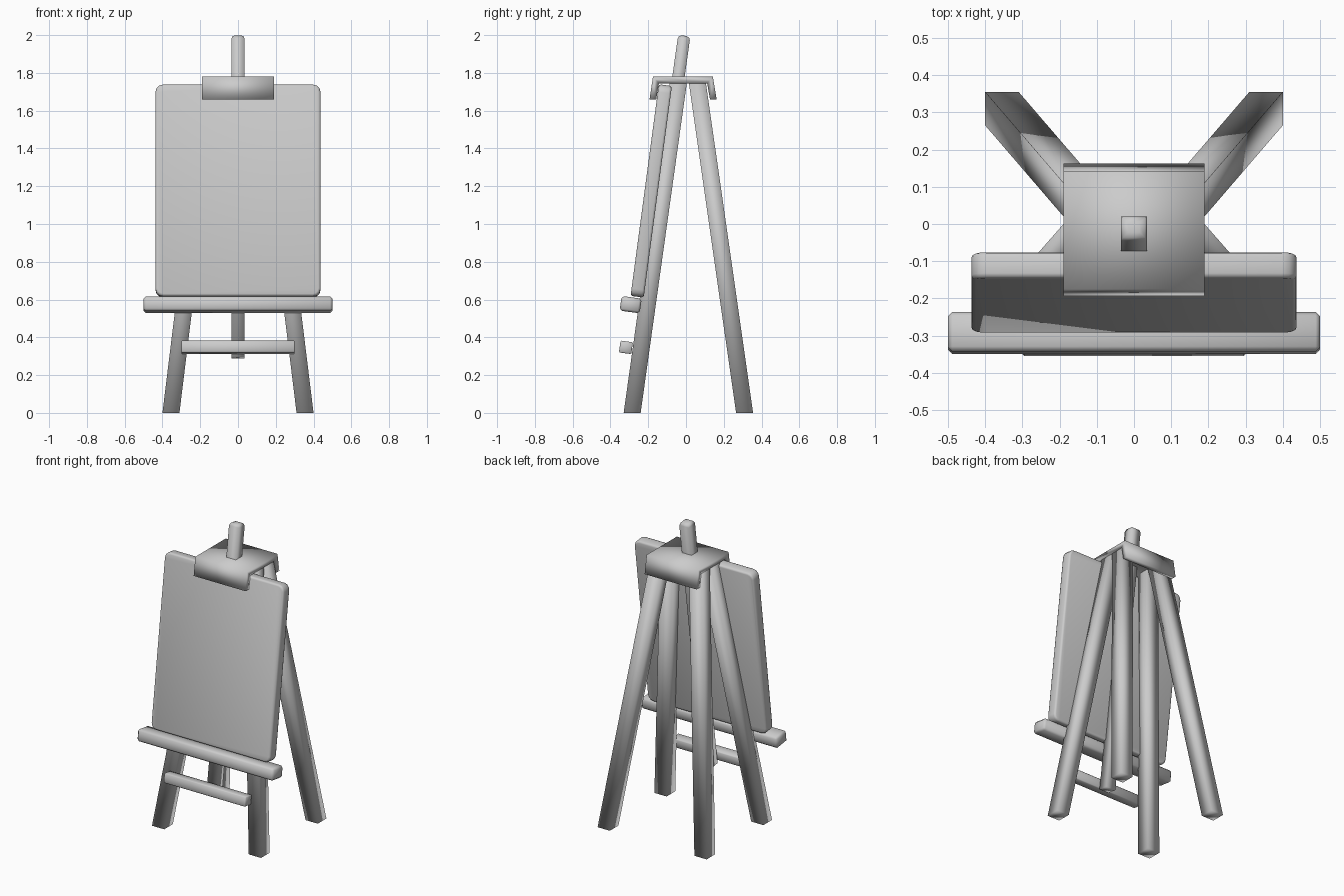
import bpy, bmesh
from math import radians
from mathutils import Matrix, Vector

if "Cube" in bpy.data.objects:
    bpy.data.objects.remove(bpy.data.objects["Cube"])

TILT = radians(-8)   # lean shared by the mast, board, tray and crossbar


def finish(name, bm):
    bmesh.ops.recalc_face_normals(bm, faces=bm.faces)
    mesh = bpy.data.meshes.new(name)
    bm.to_mesh(mesh)
    bm.free()
    mesh.shade_smooth()
    obj = bpy.data.objects.new(name, mesh)
    bpy.context.collection.objects.link(obj)
    return obj


def box(size):
    bm = bmesh.new()
    bmesh.ops.create_cube(bm, size=1)
    bmesh.ops.scale(bm, vec=size, verts=bm.verts)
    return bm


def bevel(bm, edges, width, segments):
    bmesh.ops.bevel(bm, geom=edges, offset=width, segments=segments,
                    profile=0.5, affect='EDGES')


def lean(bm, y, z, tilt=TILT):
    bm.transform(Matrix.Translation((0, y, z)) @ Matrix.Rotation(tilt, 4, 'X'))


def leg(name, side, foot, top):
    """Square post with level ends, sheared from foot to top."""
    bm = box((0.09, 0.09, 1.75))
    for v in bm.verts:
        c = Vector(top if v.co.z > 0 else foot)
        v.co = Vector((side * c.x + v.co.x, c.y + v.co.y, c.z))
    finish(name, bm)


# Splayed legs
for side, label in ((-1, "left"), (1, "right")):
    leg("front_leg_" + label, side, (0.355, -0.285, 0), (0.14, -0.04, 1.75))
    leg("back_leg_" + label, side, (0.355, 0.31, 0), (0.14, 0.06, 1.75))

# Central mast with a softened tip
bm = box((0.07, 0.065, 1.72))
bevel(bm, [e for e in bm.edges if all(v.co.z > 0 for v in e.verts)], 0.02, 2)
lean(bm, -0.129, 1.145)
finish("mast", bm)

# Drawing board: rounded corners, then softened rims
bm = box((0.874, 0.07, 1.13))
bevel(bm, [e for e in bm.edges
           if abs(e.verts[0].co.y - e.verts[1].co.y) > 0.01], 0.04, 3)
rims = [e for e in bm.edges if abs(e.verts[0].co.y - e.verts[1].co.y) < 0.001]
bevel(bm, rims, 0.012, 2)
lean(bm, -0.184, 1.175, radians(-7.6))
finish("drawing_board", bm)

# Tray that holds the board, and the lower crossbar
for name, size, y, z, width in (
        ("tray", (1.0, 0.107, 0.078), -0.293, 0.573, 0.012),
        ("crossbar", (0.6, 0.066, 0.063), -0.318, 0.347, 0.005)):
    bm = box(size)
    bevel(bm, bm.edges[:], width, 1)
    lean(bm, y, z)
    finish(name, bm)

# Folded cap: channel profile extruded across the width
profile = [(-0.193, 1.66), (-0.175, 1.78), (0.142, 1.78), (0.162, 1.66),
           (0.127, 1.66), (0.112, 1.745), (-0.143, 1.745), (-0.158, 1.66)]
bm = bmesh.new()
face = bm.faces.new([bm.verts.new((-0.19, y, z)) for y, z in profile])
out = bmesh.ops.extrude_face_region(bm, geom=[face])
bmesh.ops.translate(bm, vec=(0.38, 0, 0),
                    verts=[g for g in out["geom"] if isinstance(g, bmesh.types.BMVert)])
finish("top_cap", bm)
